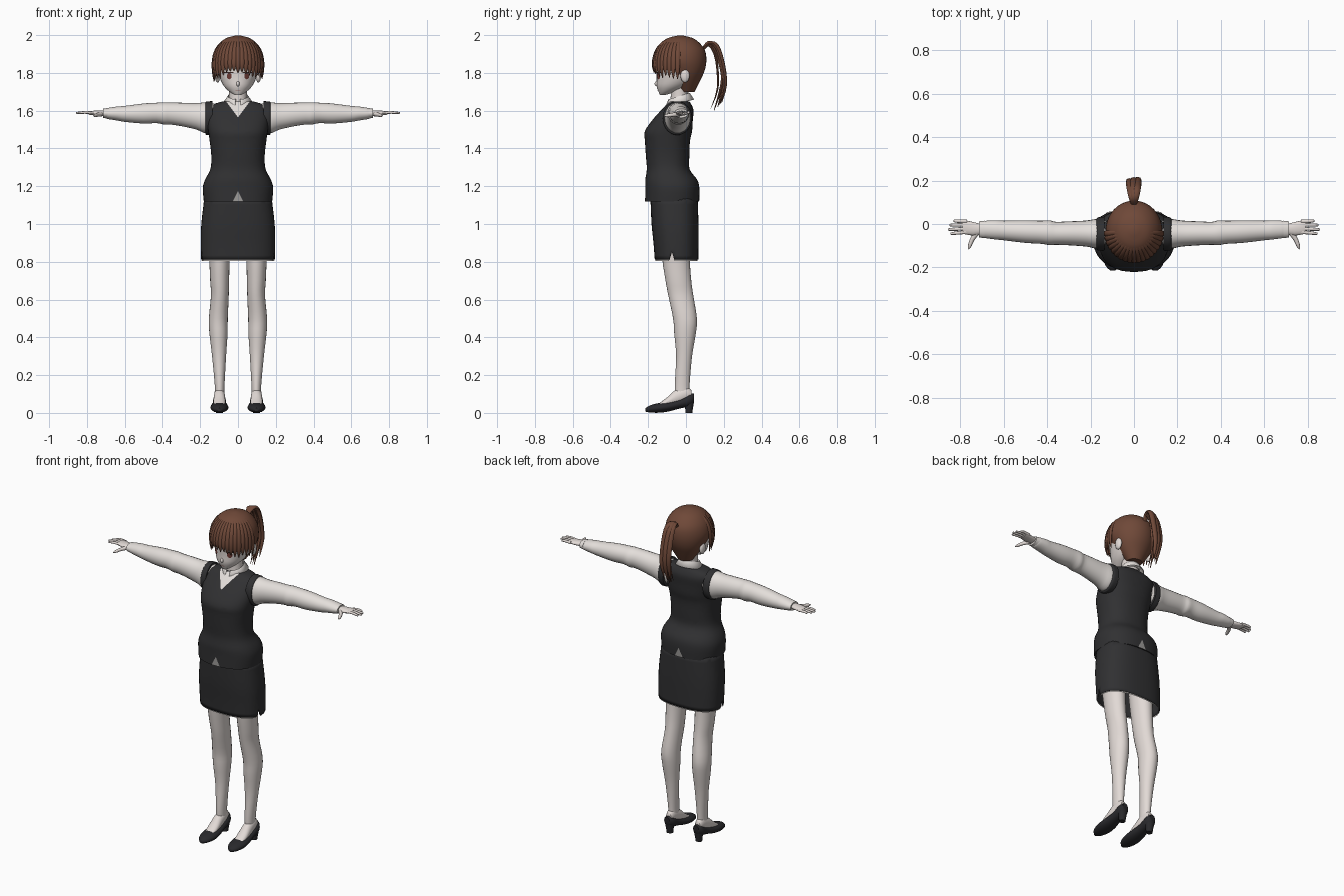
import bpy, bmesh, math, random
from mathutils import Vector
from mathutils.bvhtree import BVHTree

random.seed(4)
if "Cube" in bpy.data.objects:
    bpy.data.objects.remove(bpy.data.objects["Cube"], do_unlink=True)


def material(name, r, g, b):
    m = bpy.data.materials.new(name)
    m.use_nodes = True
    m.diffuse_color = (r, g, b, 1)
    m.node_tree.nodes["Principled BSDF"].inputs["Base Color"].default_value = (r, g, b, 1)
    return m


SKIN = material("skin", .76, .70, .67)
SHIRT = material("shirt white", .78, .74, .71)
CLOTH = material("charcoal cloth", .03, .03, .032)
SHOE = material("shoe black", .022, .022, .025)
HAIR = material("brown hair", .16, .066, .04)
LINING = material("lining grey", .33, .32, .31)
IRIS = material("iris brown", .17, .05, .04)
WHITE = material("eye white", .8, .78, .77)
LASH = material("lash dark", .04, .02, .018)
LIP = material("lip", .45, .22, .2)


def finish(name, bm, *mats):
    bmesh.ops.recalc_face_normals(bm, faces=bm.faces)
    me = bpy.data.meshes.new(name)
    bm.to_mesh(me)
    bm.free()
    for m in mats:
        me.materials.append(m)
    ob = bpy.data.objects.new(name, me)
    bpy.context.collection.objects.link(ob)
    bpy.ops.object.select_all(action='DESELECT')
    ob.select_set(True)
    bpy.context.view_layer.objects.active = ob
    bpy.ops.object.shade_smooth_by_angle(angle=math.radians(50))
    return ob


def spline(a, b, c, d, t):
    return .5 * (2 * b + (c - a) * t + (2 * a - 5 * b + 4 * c - d) * t * t + (3 * b - a - 3 * c + d) * t ** 3)


def loft(rings, n=24, power=1, caps=True, steps=3):
    """Skin smooth rings given as (centre, u axis, v axis)."""
    rings = [[Vector(v) for v in r] for r in rings]
    ext = [rings[0]] + rings + [rings[-1]]
    fine = [[spline(*(ext[i + k][j] for k in range(4)), s / steps) for j in range(3)]
            for i in range(len(rings) - 1) for s in range(steps)] + [rings[-1]]
    bm = bmesh.new()
    loops = []
    for c, u, v in fine:
        row = []
        for i in range(n):
            a = math.tau * i / n
            x, y = (math.copysign(abs(f) ** power, f) for f in (math.cos(a), math.sin(a)))
            row.append(bm.verts.new(c + u * x + v * y))
        loops.append(row)
    for p, q in zip(loops, loops[1:]):
        for i in range(n):
            bm.faces.new((p[i], p[i - 1], q[i - 1], q[i]))
    if caps:
        bm.faces.new(loops[0])
        bm.faces.new(loops[-1])
    return bm


def upright(rows, cx=0):      # rows: z, centre y, half width, half depth
    return [((cx, y, z), (w, 0, 0), (0, d, 0)) for z, y, w, d in rows]


def forward(rows, cx):        # rows: y, centre z, half width, half height
    return [((cx, y, z), (w, 0, 0), (0, 0, h)) for y, z, w, h in rows]


def sideways(rows, s):        # rows: x, y, z, half depth, half height
    return [((s * x, y, z), (0, d, 0), (0, 0, h)) for x, y, z, d, h in rows]


def strand(name, path, widths, flat, middle, mat, n=8):
    path = [Vector(p) for p in path]
    rings = []
    for i, p in enumerate(path):
        t = (path[min(i + 1, len(path) - 1)] - path[max(i - 1, 0)]).normalized()
        side = t.cross(p - Vector(middle)).normalized()
        rings.append((p, side * widths[i], side.cross(t) * widths[i] * flat))
    return finish(name, loft(rings, n), mat)


def wedge(bm, apex, axis, slope):
    """Cut a V into the mesh; return the faces inside it."""
    apex, axis = Vector(apex), Vector(axis)
    for k in (1, -1):
        bmesh.ops.bisect_plane(bm, geom=bm.verts[:] + bm.edges[:] + bm.faces[:],
                               plane_co=apex, plane_no=axis - Vector((0, 0, k * slope)))
    inside = []
    for f in bm.faces:
        d = f.calc_center_median() - apex
        if abs(d.dot(axis)) < slope * d.z:
            inside.append(f)
    return inside


def ball(name, loc, size, mat):
    bm = bmesh.new()
    bmesh.ops.create_uvsphere(bm, u_segments=16, v_segments=10, radius=1)
    for v in bm.verts:
        v.co = Vector(loc) + Vector(a * b for a, b in zip(v.co, size))
    return finish(name, bm, mat)


# Head, neck, nose and ears
head = finish("head", loft(upright([
    (1.682, -.125, .015, .012), (1.70, -.10, .045, .045), (1.73, -.07, .075, .085),
    (1.77, -.045, .095, .11), (1.81, -.035, .105, .122), (1.86, -.03, .11, .128),
    (1.92, -.03, .095, .105)]), 32), SKIN)
finish("neck", loft(upright([(1.58, -.035, .055, .05), (1.66, -.035, .047, .046),
                             (1.76, -.03, .05, .05)])), SKIN)
ball("nose", (0, -.152, 1.742), (.009, .014, .014), SKIN)
for s in (1, -1):
    ball("ear", (s * .108, -.005, 1.785), (.014, .024, .036), SKIN)

# Eyes and mouth laid on the face
skin_tree = BVHTree.FromObject(head, bpy.context.evaluated_depsgraph_get())


def decal(name, cx, cz, rx, rz, lift, mat):
    bm = bmesh.new()
    verts = []
    for i in range(20):
        a = math.tau * i / 20
        hit = skin_tree.ray_cast(Vector((cx + rx * math.cos(a), -1, cz + rz * math.sin(a))), Vector((0, 1, 0)))[0]
        verts.append(bm.verts.new(hit - Vector((0, lift, 0))))
    bm.faces.new(verts)
    bmesh.ops.triangulate(bm, faces=bm.faces)
    finish(name, bm, mat)


for s in (1, -1):
    decal("eye_white", s * .048, 1.783, .023, .018, .002, WHITE)
    decal("iris", s * .046, 1.783, .013, .017, .004, IRIS)
    decal("upper_lash", s * .049, 1.802, .026, .004, .005, LASH)
decal("mouth", 0, 1.708, .013, .0025, .003, LIP)

# Hair: cap, combed fringe and ponytail
finish("hair_cap", loft(upright([
    (1.70, .005, .045, .04), (1.76, .0, .088, .075), (1.81, -.01, .114, .108),
    (1.865, -.03, .13, .138), (1.92, -.03, .12, .13), (1.96, -.03, .094, .1),
    (1.985, -.03, .06, .064), (1.998, -.03, .012, .012)]), 40), HAIR)
COUNT = 19
for i in range(COUNT):
    a = math.radians(-84 + 168 * i / (COUNT - 1))
    end = 1.805 - .045 * abs(math.sin(a)) ** 2 + random.uniform(-.012, .012)

    def on_head(r, z):
        return (.132 * r * math.sin(a), -.03 - .142 * r * math.cos(a), z)
    path = [on_head(math.sin(math.radians(t)), 1.86 + .135 * math.cos(math.radians(t))) for t in (10, 35, 60, 85)]
    path += [on_head(1.01, (1.86 + end) / 2), on_head(.97, end)]
    strand("fringe_strand", path, [.004, .009, .013, .014, .011, .002], .5, (0, -.03, 1.84), HAIR)
for x, drop, w in ((0, 0, .017), (.014, -.01, .014), (-.016, .01, .014), (.006, .03, .012)):
    path = [(0, .085, 1.92), (x * .6, .12, 1.957), (x, .16, 1.935 - drop), (x * 1.3, .19, 1.85 - drop),
            (x * 1.3, .203 - drop * .4, 1.74), (x, .178 - drop, 1.63 - drop)]
    strand("ponytail_strand", path, [.01, w, w * 1.2, w * 1.2, w, .002], .75, (0, .06, 1.78), HAIR)
for s in (1, -1):
    strand("thin_tail_strand", [(0, .09, 1.92), (s * .01, .125, 1.945), (s * .012, .16, 1.87),
                                (s * .01, .168, 1.72), (s * .006, .13, 1.61)],
           [.006, .009, .009, .007, .001], .7, (0, .06, 1.78), HAIR)

# Vest with a V neckline and a small hem opening
bm = loft(upright([
    (1.12, -.073, .181, .143), (1.19, -.072, .186, .143), (1.235, -.078, .174, .137),
    (1.29, -.094, .146, .113), (1.36, -.097, .141, .115), (1.44, -.098, .15, .119),
    (1.49, -.093, .157, .125), (1.55, -.071, .165, .107), (1.60, -.047, .163, .087),
    (1.63, -.038, .14, .068), (1.648, -.035, .085, .053)]), 40, .86)
for f in wedge(bm, (0, -.1, 1.565), (1, 0, 0), .75):
    if f.calc_center_median().y < -.05:
        f.material_index = 1
for f in wedge(bm, (0, -.2, 1.175), (1, 0, 0), -.5):
    if f.normal.y < -.3 or f.calc_center_median().y < -.15:
        f.material_index = 2
finish("vest", bm, CLOTH, SHIRT, LINING)

# Folded collar, open at the front
bm = bmesh.new()
rows = []
for i in range(33):
    a = math.radians(-168 + 336 * i / 32)
    front = (1 - math.cos(a)) / 2
    x, y = math.sin(a), math.cos(a)
    top = 1.695 - .035 * front
    low = top - .035 - .025 * front ** 8
    rows.append([bm.verts.new((x * r, -.035 + y * (r + e * front), z))
                 for r, e, z in ((.05, 0, top - .03), (.054, .004, top), (.078, .008, low))])
for p, q in zip(rows, rows[1:]):
    for j in range(2):
        bm.faces.new((p[j], q[j], q[j + 1], p[j + 1]))
finish("collar", bm, SHIRT).modifiers.new("thickness", 'SOLIDIFY').thickness = .004

# Skirt with side slits and a pale hem
bm = loft(upright([(.812, -.05, .195, .115), (.9, -.053, .197, .119), (1.0, -.058, .194, .124),
                   (1.14, -.063, .178, .125)]), 40, .8, caps=False)
slit = wedge(bm, (0, -.075, .855), (0, 1, 0), -.3)
bmesh.ops.delete(bm, geom=slit, context='FACES')
finish("skirt", bm, CLOTH).modifiers.new("thickness", 'SOLIDIFY').thickness = .006
bm = loft(upright([(.805, -.05, .192, .112), (.83, -.05, .191, .111)]), 40, .8, caps=False)
bmesh.ops.delete(bm, geom=wedge(bm, (0, -.075, .855), (0, 1, 0), -.3), context='FACES')
finish("skirt_lining", bm, SHIRT)

for s in (1, -1):
    # Sleeve, armhole trim and cuff
    finish("sleeve", loft(sideways([
        (.12, -.045, 1.565, .06, .07), (.17, -.045, 1.562, .068, .082), (.22, -.044, 1.57, .06, .07),
        (.3, -.043, 1.58, .055, .062), (.36, -.043, 1.585, .053, .058), (.39, -.04, 1.585, .057, .059),
        (.43, -.038, 1.588, .053, .054), (.5, -.035, 1.585, .052, .053), (.6, -.03, 1.583, .045, .042),
        (.64, -.027, 1.585, .044, .037), (.69, -.025, 1.585, .039, .029), (.7, -.025, 1.585, .034, .024)],
        s)), SHIRT)
    finish("cuff", loft(sideways([(.69, -.025, 1.586, .04, .028), (.715, -.025, 1.586, .037, .024)], s)), SHIRT)
    finish("armhole_trim", loft(sideways([(.135, -.045, 1.562, .077, .088), (.165, -.046, 1.56, .077, .089),
                                          (.172, -.046, 1.56, .07, .083)], s), 32), CLOTH)
    # Hand
    finish("palm", loft(sideways([(.70, -.024, 1.588, .022, .014), (.74, -.022, 1.587, .031, .014),
                                  (.785, -.014, 1.588, .032, .01), (.79, -.014, 1.588, .028, .007)], s), 16), SKIN)
    for y, tip in ((.012, .832), (-.004, .85), (-.021, .856), (-.037, .845)):
        strand("finger", [(s * .77, y, 1.589), (s * .81, y * 1.1, 1.591), (s * (tip - .004), y * 1.2, 1.588),
                          (s * tip, y * 1.2, 1.587)], [.0085, .008, .006, .002], .9, (0, 0, 1), SKIN)
    strand("thumb", [(s * .72, -.035, 1.583), (s * .745, -.07, 1.578), (s * .757, -.1, 1.574),
                     (s * .763, -.116, 1.572)], [.014, .011, .009, .003], .9, (0, 0, 1), SKIN)
    # Leg and foot
    legs = [(.08, .097, -.02, .025, .038), (.15, .097, -.02, .026, .039), (.3, .1, -.01, .037, .042),
            (.42, .103, -.005, .048, .057), (.5, .104, -.005, .05, .063), (.62, .096, -.027, .047, .066),
            (.7, .097, -.04, .05, .068), (.82, .098, -.053, .055, .073), (1.0, .098, -.06, .07, .08)]
    finish("leg", loft([((s * x, y, z), (w, 0, 0), (0, d, 0)) for z, x, y, w, d in legs]), SKIN)
    finish("foot", loft(forward([(-.14, .042, .028, .01), (-.1, .058, .032, .024), (-.055, .08, .03, .042),
                                 (0, .1, .026, .04), (.028, .095, .018, .025)], s * .098), 16), SKIN)
    # Pump and its heel
    finish("shoe", loft(forward([
        (-.214, .016, .012, .009), (-.19, .021, .034, .019), (-.14, .027, .047, .026),
        (-.09, .034, .045, .026), (-.03, .05, .035, .026), (.02, .068, .033, .034),
        (.043, .078, .018, .024)], s * .098), 20), SHOE)
    finish("shoe_heel", loft(upright([(0, .015, .019, .018), (.02, .016, .021, .02),
                                      (.06, .017, .028, .026)], s * .098), 16), SHOE)
